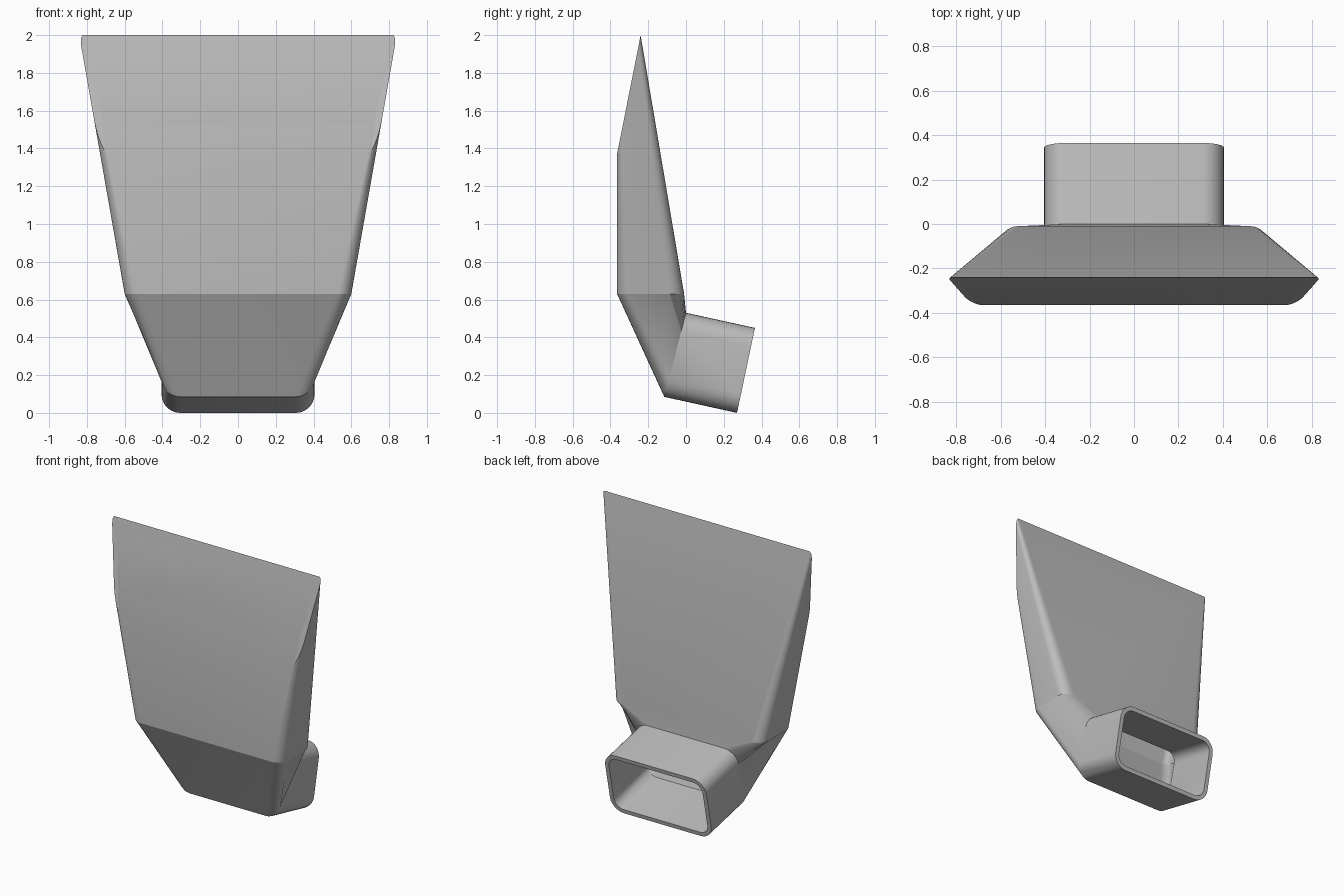
import bpy, bmesh, math
from mathutils import Vector

cube = bpy.data.objects.get("Cube")
if cube:
    bpy.data.objects.remove(cube, do_unlink=True)

WALL = 0.03
CORNER_STEPS = 7

grey = bpy.data.materials.new("satin grey")
grey.use_nodes = True
colour = (0.5, 0.5, 0.5, 1)
grey.diffuse_color = colour
grey.node_tree.nodes["Principled BSDF"].inputs["Base Color"].default_value = colour

# Duct sections: front/bottom edge (y, z), back/top edge (y, z), half width, corner radius
SECTIONS = [
    ((0.27, 0.0), (0.365, 0.45), 0.405, 0.1),       # inlet mouth
    ((-0.115, 0.085), (0.0, 0.53), 0.405, 0.1),     # elbow
    ((-0.365, 0.63), (-0.01, 0.63), 0.6, 0.075),    # shoulder
    ((-0.365, 2.1), (-0.257, 2.1), 0.858, 0.017),   # beyond the slanted cut
]


def add_ring(bm, near, far, half_width, radius, inset):
    """Rounded rectangle standing between two points of the side profile."""
    a, b = Vector((0, *near)), Vector((0, *far))
    centre, across = (a + b) / 2, (b - a).normalized()
    w, d = half_width - inset, (b - a).length / 2 - inset
    r = max(radius - inset, 0.012)
    verts = []
    for corner, (sx, sy) in enumerate([(1, 1), (-1, 1), (-1, -1), (1, -1)]):
        for i in range(CORNER_STEPS + 1):
            t = (corner + i / CORNER_STEPS) * math.pi / 2
            u = sx * (w - r) + r * math.cos(t)
            v = sy * (d - r) + r * math.sin(t)
            verts.append(bm.verts.new(centre + Vector((u, 0, 0)) + across * v))
    return verts


def join_rings(bm, r1, r2):
    for i in range(len(r1)):
        j = (i + 1) % len(r1)
        bm.faces.new((r1[i], r1[j], r2[j], r2[i]))


bm = bmesh.new()

# Outer skin and inner skin
skins = []
for inset in (0, WALL):
    rings = [add_ring(bm, *s, inset) for s in SECTIONS]
    for r1, r2 in zip(rings, rings[1:]):
        join_rings(bm, r1, r2)
    skins.append(rings)

# Inlet rim
join_rings(bm, skins[0][0], skins[1][0])

# Slanted outlet cut, then its rim
cut = bmesh.ops.bisect_plane(
    bm, geom=bm.verts[:] + bm.edges[:] + bm.faces[:], dist=1e-5,
    plane_co=(0, -0.24, 2), plane_no=(0, -0.63, 0.125), clear_outer=True)
rim = [e for e in cut["geom_cut"] if isinstance(e, bmesh.types.BMEdge)]
bmesh.ops.bridge_loops(bm, edges=rim)
bmesh.ops.recalc_face_normals(bm, faces=bm.faces[:])

mesh = bpy.data.meshes.new("duct_nozzle")
bm.to_mesh(mesh)
bm.free()
mesh.materials.append(grey)
nozzle = bpy.data.objects.new("duct_nozzle", mesh)
bpy.context.collection.objects.link(nozzle)

bpy.ops.object.select_all(action='DESELECT')
nozzle.select_set(True)
bpy.context.view_layer.objects.active = nozzle
bpy.ops.object.shade_smooth_by_angle(angle=math.radians(20))
